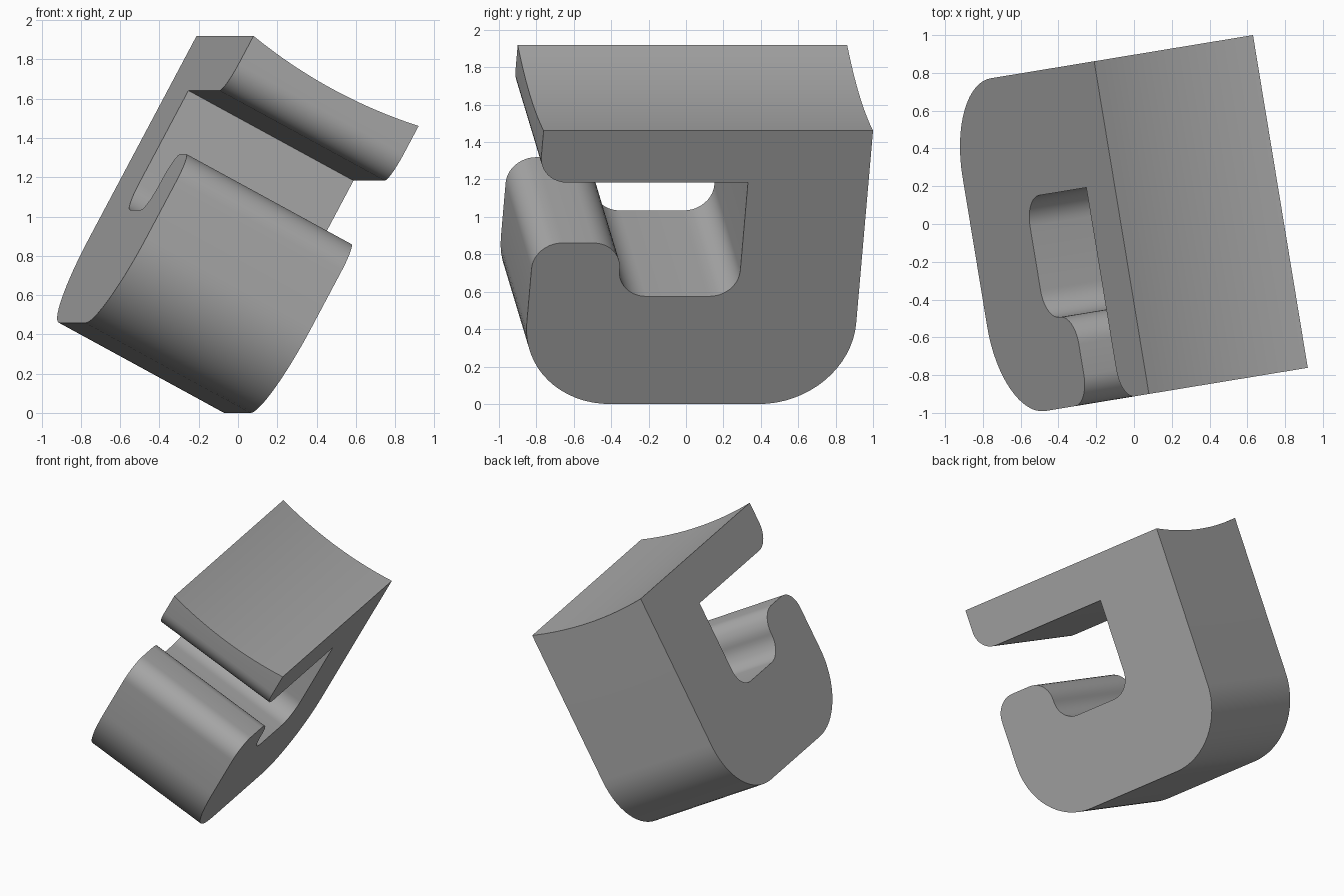
import bpy, bmesh
from math import cos, sin, radians

cube = bpy.data.objects.get("Cube")
if cube:
    bpy.data.objects.remove(cube, do_unlink=True)

LENGTH, HEIGHT, WIDTH = 1.785, 1.66, 0.968   # size of the hook block
DIP = 0.045                                  # depth of the hollow top
STEPS = 16

grey = bpy.data.materials.new("plain grey")
grey.use_nodes = True
colour = (0.4, 0.4, 0.4, 1)
grey.diffuse_color = colour
grey.node_tree.nodes["Principled BSDF"].inputs["Base Color"].default_value = colour


def arc(cx, cz, r, start, end, steps=10):
    """Points on a circular arc, angles in degrees."""
    angles = [radians(start + (end - start) * i / steps) for i in range(steps + 1)]
    return [(cx + r * cos(a), cz + r * sin(a)) for a in angles]


# Hook outline, from the top back corner round to the top front corner
B, S = 0.49, 0.155           # big and small corner radii
lip, floor, ceiling = -0.682, -1.006, -0.316
slot_back, slot_front = -0.653, -1.307
outline = [(0, 0)]
outline += arc(-B, B - HEIGHT, B, 0, -90, 16)
outline += arc(B - LENGTH, B - HEIGHT, B, -90, -180, 16)
outline += arc(S - LENGTH, lip - S, S, 180, 90)
outline += arc(slot_front - S, lip - S, S, 90, 0)
outline += arc(slot_front + S, floor + S, S, 180, 270)
outline += arc(slot_back - S, floor + S, S, -90, 0)
outline += [(slot_back, ceiling)]
outline += arc(S - LENGTH, ceiling + S, S, 270, 180)
outline += [(-LENGTH, 0)]

# Sweep the outline sideways, sinking its top edge in the middle
bm = bmesh.new()
rings = []
for k in range(STEPS + 1):
    f = k / STEPS
    sink = 4 * DIP * f * (1 - f)
    rings.append([bm.verts.new((x, WIDTH * f, z - sink if z == 0 else z))
                  for x, z in outline])
n = len(outline)
for a, b in zip(rings, rings[1:]):
    for i in range(n):
        j = (i + 1) % n
        bm.faces.new((a[i], a[j], b[j], b[i]))
bm.faces.new(rings[0])
bm.faces.new(rings[-1])
bmesh.ops.recalc_face_normals(bm, faces=bm.faces)

mesh = bpy.data.meshes.new("hook_block")
bm.to_mesh(mesh)
bm.free()
mesh.materials.append(grey)

# Tilt the block into its resting pose
hook = bpy.data.objects.new("hook_block", mesh)
bpy.context.collection.objects.link(hook)
hook.rotation_euler = (radians(28.3), 0, radians(99.35))
hook.location = (0.63, 1.0, 1.461)
bpy.context.view_layer.objects.active = hook
hook.select_set(True)
bpy.ops.object.shade_smooth_by_angle(angle=radians(30))
